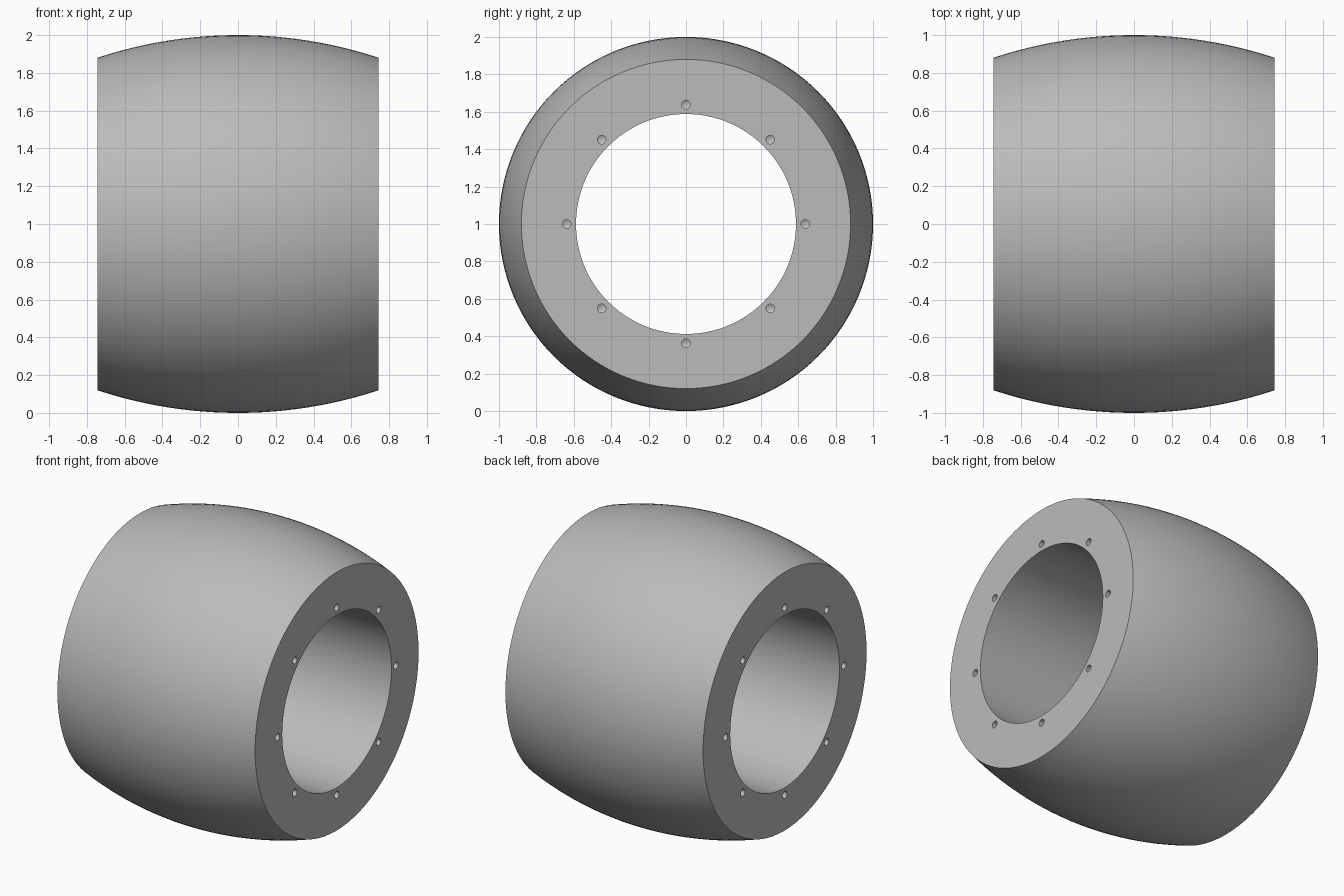
import bpy, bmesh, math
from mathutils import Matrix, Vector

if "Cube" in bpy.data.objects:
    bpy.data.objects.remove(bpy.data.objects["Cube"], do_unlink=True)

HALF, CROWN, RIM, BORE = 0.745, 1.0, 0.88, 0.588
HOLE_RING, HOLE_R, HOLE_DEPTH = 0.638, 0.023, 0.1

grey = bpy.data.materials.new("plain_grey")
grey.use_nodes = True
colour = (0.5, 0.5, 0.5, 1)
grey.diffuse_color = colour
grey.node_tree.nodes["Principled BSDF"].inputs["Base Color"].default_value = colour


def lathe(bm, profile, steps, matrix=Matrix()):
    """Revolve a closed (x, radius) profile about the x axis."""
    rings = []
    for i in range(steps):
        a = math.tau * i / steps
        rings.append([bm.verts.new(matrix @ Vector((x, r * math.cos(a), r * math.sin(a))))
                      for x, r in profile])
    n = len(profile)
    for i in range(steps):
        a, b = rings[i], rings[(i + 1) % steps]
        for j in range(n):
            k = (j + 1) % n
            bm.faces.new((a[j], a[k], b[k], b[j]))


def make_object(name, bm):
    bmesh.ops.remove_doubles(bm, verts=bm.verts, dist=1e-5)
    bmesh.ops.recalc_face_normals(bm, faces=bm.faces)
    mesh = bpy.data.meshes.new(name)
    bm.to_mesh(mesh)
    bm.free()
    mesh.materials.append(grey)
    obj = bpy.data.objects.new(name, mesh)
    bpy.context.collection.objects.link(obj)
    return obj


# Crowned roller: a circular-arc outside and a straight bore
sag = CROWN - RIM
arc_r = (HALF ** 2 + sag ** 2) / (2 * sag)
profile = []
for i in range(25):
    x = -HALF + 2 * HALF * i / 24
    profile.append((x, CROWN - arc_r + math.sqrt(arc_r ** 2 - x * x)))
profile += [(HALF, BORE), (-HALF, BORE)]
bm = bmesh.new()
lathe(bm, profile, 128)
roller = make_object("crowned_roller", bm)

# Blind drilled holes with conical bottoms, eight in each end
bm = bmesh.new()
for side in (-1, 1):
    for i in range(8):
        a = math.tau * i / 8
        place = Matrix.Translation((side * HALF, HOLE_RING * math.cos(a), HOLE_RING * math.sin(a)))
        start, end, tip = 0.03, -HOLE_DEPTH, -HOLE_DEPTH - HOLE_R * 0.6
        outline = [(start, 0), (start, HOLE_R), (end, HOLE_R), (tip, 0)]
        part = bmesh.new()
        lathe(part, [(side * x, r) for x, r in outline], 24, place)
        # drop the zero-width faces on the axis
        bmesh.ops.remove_doubles(part, verts=part.verts, dist=1e-5)
        bmesh.ops.dissolve_degenerate(part, edges=part.edges, dist=1e-6)
        wires = [e for e in part.edges if not e.link_faces]
        bmesh.ops.delete(part, geom=wires, context="EDGES")
        temp = bpy.data.meshes.new("drill_part")
        part.to_mesh(temp)
        part.free()
        bm.from_mesh(temp)
        bpy.data.meshes.remove(temp)
cutter = make_object("hole_cutter", bm)
cutter.hide_render = True

# Cut the holes and bake the result
cut = roller.modifiers.new("drilled_holes", "BOOLEAN")
cut.operation, cut.solver, cut.object = "DIFFERENCE", "EXACT", cutter
bpy.ops.object.select_all(action="DESELECT")
bpy.context.view_layer.objects.active = roller
roller.select_set(True)
bpy.ops.object.modifier_apply(modifier=cut.name)
bpy.data.objects.remove(cutter, do_unlink=True)

# Stand on the ground and smooth the curved walls
roller.location.z = CROWN
bpy.ops.object.shade_smooth_by_angle(angle=math.radians(25))
